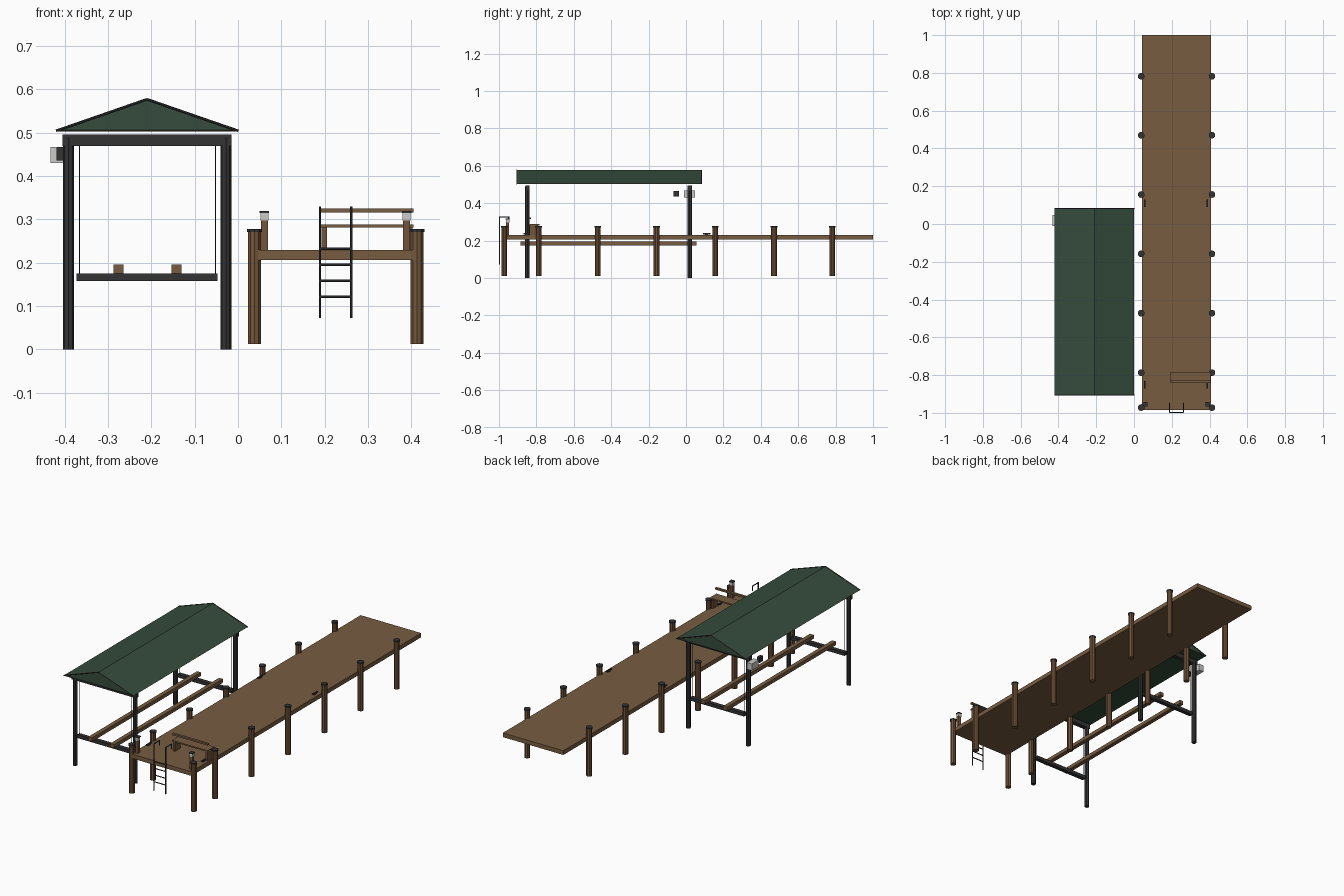
import bpy, bmesh, math
from mathutils import Vector

if "Cube" in bpy.data.objects:
    bpy.data.objects.remove(bpy.data.objects["Cube"])


def mat(name, col):
    m = bpy.data.materials.new(name)
    m.diffuse_color = (*col, 1)
    m.use_nodes = True
    m.node_tree.nodes["Principled BSDF"].inputs["Base Color"].default_value = m.diffuse_color
    return m


DECK = mat("deck wood", (0.185, 0.107, 0.053))
WOOD = mat("piling wood", (0.17, 0.09, 0.042))
METAL = mat("dark metal", (0.033, 0.033, 0.036))
GREEN = mat("green canvas", (0.036, 0.072, 0.045))
GREY = mat("light grey", (0.6, 0.6, 0.58))


def finish(name, bm, m):
    bmesh.ops.recalc_face_normals(bm, faces=bm.faces)
    me = bpy.data.meshes.new(name)
    bm.to_mesh(me)
    bm.free()
    me.materials.append(m)
    ob = bpy.data.objects.new(name, me)
    bpy.context.collection.objects.link(ob)
    return ob


def box(name, x0, x1, y0, y1, z0, z1, m):
    bm = bmesh.new()
    bmesh.ops.create_cube(bm, size=1)
    for v in bm.verts:
        v.co = ((x0 + x1) / 2 + v.co.x * (x1 - x0),
                (y0 + y1) / 2 + v.co.y * (y1 - y0),
                (z0 + z1) / 2 + v.co.z * (z1 - z0))
    return finish(name, bm, m)


def cyl(name, x, y, z0, z1, r, m, n=10):
    bm = bmesh.new()
    bmesh.ops.create_cone(bm, cap_ends=True, segments=n, radius1=r, radius2=r, depth=z1 - z0)
    bmesh.ops.translate(bm, verts=bm.verts, vec=(x, y, (z0 + z1) / 2))
    return finish(name, bm, m)


def bar(name, a, b, r, m, n=6):
    a, b = Vector(a), Vector(b)
    bm = bmesh.new()
    bmesh.ops.create_cone(bm, cap_ends=True, segments=n, radius1=r, radius2=r, depth=(b - a).length)
    rot = (b - a).to_track_quat('Z', 'Y').to_matrix()
    bmesh.ops.rotate(bm, verts=bm.verts, matrix=rot)
    bmesh.ops.translate(bm, verts=bm.verts, vec=(a + b) / 2)
    return finish(name, bm, m)


# dock deck
box("dock_deck", 0.042, 0.408, -0.985, 1.0, 0.206, 0.229, DECK)

# pilings with dark caps
for x in (0.038, 0.413):
    for y in (-0.972, -0.787, -0.472, -0.158, 0.156, 0.47, 0.782):
        cyl("piling", x, y, 0.012, 0.271, 0.0155, WOOD)
        cyl("piling_cap", x, y, 0.271, 0.278, 0.018, METAL)

# lantern posts at the dock end
for x in (0.061, 0.389):
    box("lantern_post", x - 0.008, x + 0.008, -0.962, -0.946, 0.229, 0.297, WOOD)
    box("lantern_glass", x - 0.009, x + 0.009, -0.963, -0.945, 0.297, 0.314, GREY)
    box("lantern_cap", x - 0.011, x + 0.011, -0.965, -0.943, 0.314, 0.319, METAL)

# mooring cleats
for x in (0.057, 0.389):
    for y in (-0.85, 0.11):
        box("cleat_foot", x - 0.003, x + 0.003, y - 0.008, y + 0.008, 0.229, 0.235, METAL)
        box("cleat_horn", x - 0.004, x + 0.004, y - 0.02, y + 0.02, 0.234, 0.24, METAL)

# bench
box("bench_seat", 0.19, 0.405, -0.841, -0.783, 0.281, 0.288, DECK)
box("bench_back", 0.19, 0.405, -0.841, -0.828, 0.316, 0.325, DECK)
for x in (0.193, 0.39):
    box("bench_leg", x, x + 0.012, -0.836, -0.79, 0.229, 0.281, WOOD)

# swim ladder with hooked handrails
for x in (0.189, 0.261):
    bar("ladder_rail", (x, -0.997, 0.072), (x, -0.997, 0.329), 0.003, METAL)
    bar("ladder_handle", (x, -0.997, 0.327), (x, -0.948, 0.327), 0.003, METAL)
    bar("ladder_hook", (x, -0.948, 0.329), (x, -0.948, 0.30), 0.003, METAL)
for z in (0.121, 0.158, 0.195, 0.232):
    bar("ladder_rung", (0.189, -0.997, z), (0.261, -0.997, z), 0.003, METAL)

# boat lift frame
YF, YB = -0.848, 0.02
for y in (YF, YB):
    for x in (-0.391, -0.028):
        cyl("lift_post", x, y, 0, 0.49, 0.0125, METAL, 8)
    box("top_beam", -0.405, -0.015, y - 0.011, y + 0.011, 0.469, 0.495, METAL)
    box("cradle_beam", -0.373, -0.047, y - 0.011, y + 0.011, 0.157, 0.175, METAL)
    for x in (-0.366, -0.052):
        bar("lift_cable", (x, y, 0.17), (x, y, 0.472), 0.0016, METAL)

# boat bunks
for x in (-0.276, -0.142):
    box("bunk", x - 0.0115, x + 0.0115, -0.885, 0.056, 0.175, 0.195, DECK)

# canopy roof: closed gable prism
X0, XM, X1, ZE, ZR = -0.42, -0.21, 0.001, 0.504, 0.577
Y0, Y1 = -0.905, 0.083
bm = bmesh.new()
prof = [(X0, ZE), (X1, ZE), (XM, ZR)]
f = bm.faces.new([bm.verts.new((x, Y0, z)) for x, z in prof])
g = bmesh.ops.extrude_face_region(bm, geom=[f])
bmesh.ops.translate(bm, verts=[e for e in g["geom"] if isinstance(e, bmesh.types.BMVert)],
                    vec=(0, Y1 - Y0, 0))
finish("canopy", bm, GREEN)
# dark trim tubes round the gables
for y in (Y0, Y1):
    for x in (X0, X1):
        bar("gable_trim", (x, y, ZE), (XM, y, ZR), 0.0028, METAL)
    bar("gable_sill", (X0, y, ZE), (X1, y, ZE), 0.002, METAL)

# lift motor and control box
box("control_box", -0.432, -0.402, -0.01, 0.048, 0.43, 0.467, GREY)
box("motor", -0.419, -0.402, -0.067, -0.038, 0.436, 0.465, METAL)
